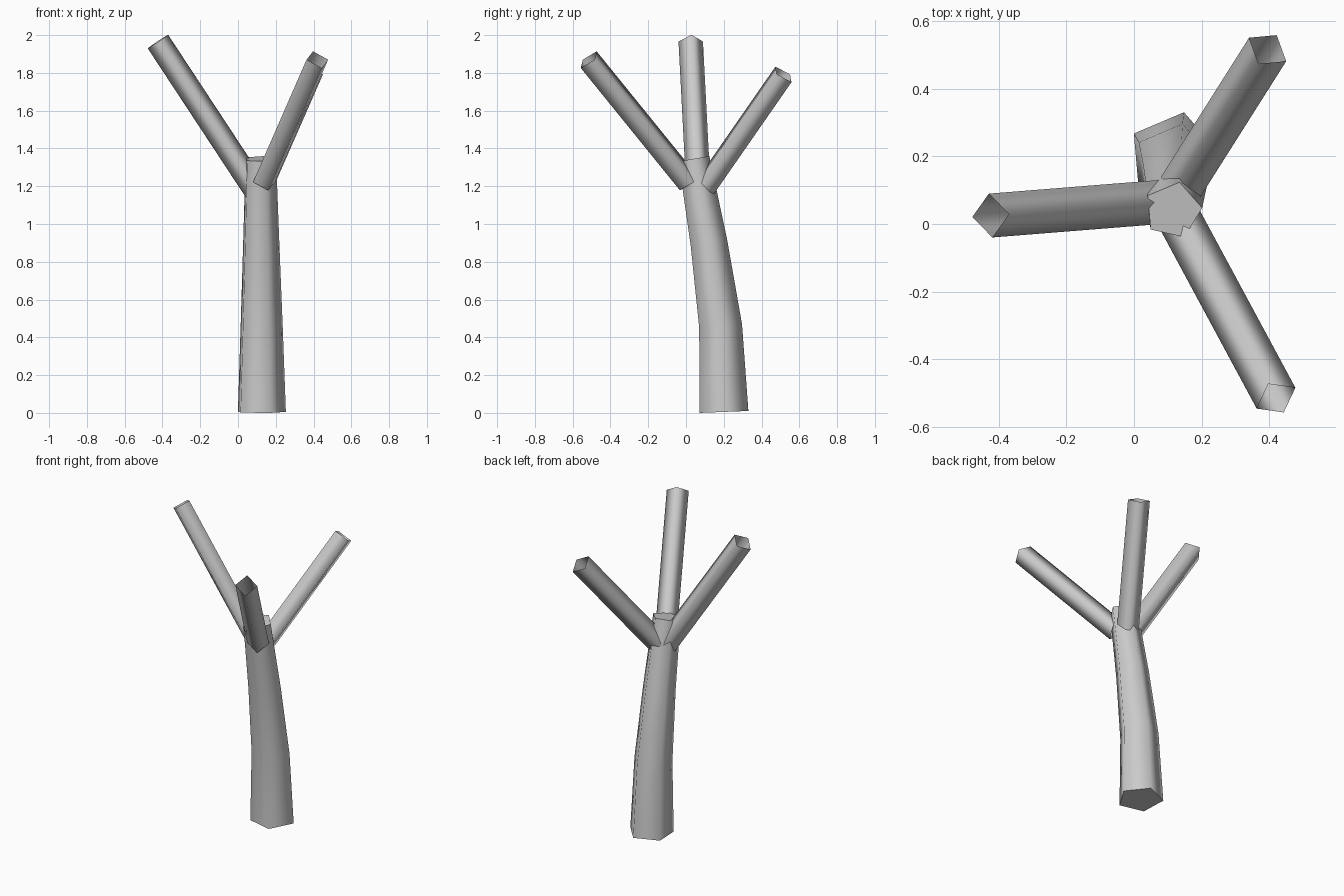
import bpy, bmesh, math
from mathutils import Vector

if "Cube" in bpy.data.objects:
    bpy.data.objects.remove(bpy.data.objects["Cube"])


def loft(name, rings, capped):
    """Skin a list of equal-sized vertex rings into a smooth tube."""
    bm = bmesh.new()
    loops = [[bm.verts.new(p) for p in ring] for ring in rings]
    n = len(loops[0])
    for a, b in zip(loops, loops[1:]):
        for i in range(n):
            j = (i + 1) % n
            bm.faces.new((a[i], a[j], b[j], b[i])).smooth = True
    if capped:
        bm.faces.new(loops[0][::-1])
        bm.faces.new(loops[-1])
    bmesh.ops.recalc_face_normals(bm, faces=bm.faces)
    mesh = bpy.data.meshes.new(name)
    bm.to_mesh(mesh)
    bm.free()
    obj = bpy.data.objects.new(name, mesh)
    bpy.context.collection.objects.link(obj)
    return obj


def ring(center, u, v, radius, sides, start=0.0):
    angles = [start + 2 * math.pi * i / sides for i in range(sides)]
    return [Vector(center) + radius * (u * math.cos(a) + v * math.sin(a)) for a in angles]


# Trunk: five-sided, tapering and leaning forward (x, y, z, radius, tilt)
sections = [
    (0.117, 0.197, 0.005, 0.137, 0.04),
    (0.117, 0.180, 0.460, 0.120, 0.09),
    (0.116, 0.118, 0.905, 0.103, 0.16),
    (0.115, 0.040, 1.345, 0.087, 0.17),
]
trunk_rings = []
for x, y, z, r, tilt in sections:
    v = Vector((0, math.cos(tilt), math.sin(tilt)))
    trunk_rings.append(ring((x, y, z), Vector((1, 0, 0)), v, r, 5, math.radians(5)))
loft("trunk", trunk_rings, True)

# Branches: three straight four-sided tubes with open ends
branches = {
    "left_branch": ((0.09, 0.066, 1.185), (-0.424, 0.025, 1.966)),
    "back_branch": ((0.135, 0.105, 1.20), (0.395, 0.516, 1.792)),
    "front_branch": ((0.137, 0.01, 1.222), (0.42, -0.515, 1.87)),
}
for name, (base, tip) in branches.items():
    d = (Vector(tip) - Vector(base)).normalized()
    side = Vector((0, 0, 1)).cross(d).normalized()
    up = d.cross(side)
    loft(name, [ring(p, side, up, 0.065, 4) for p in (base, tip)], False)
